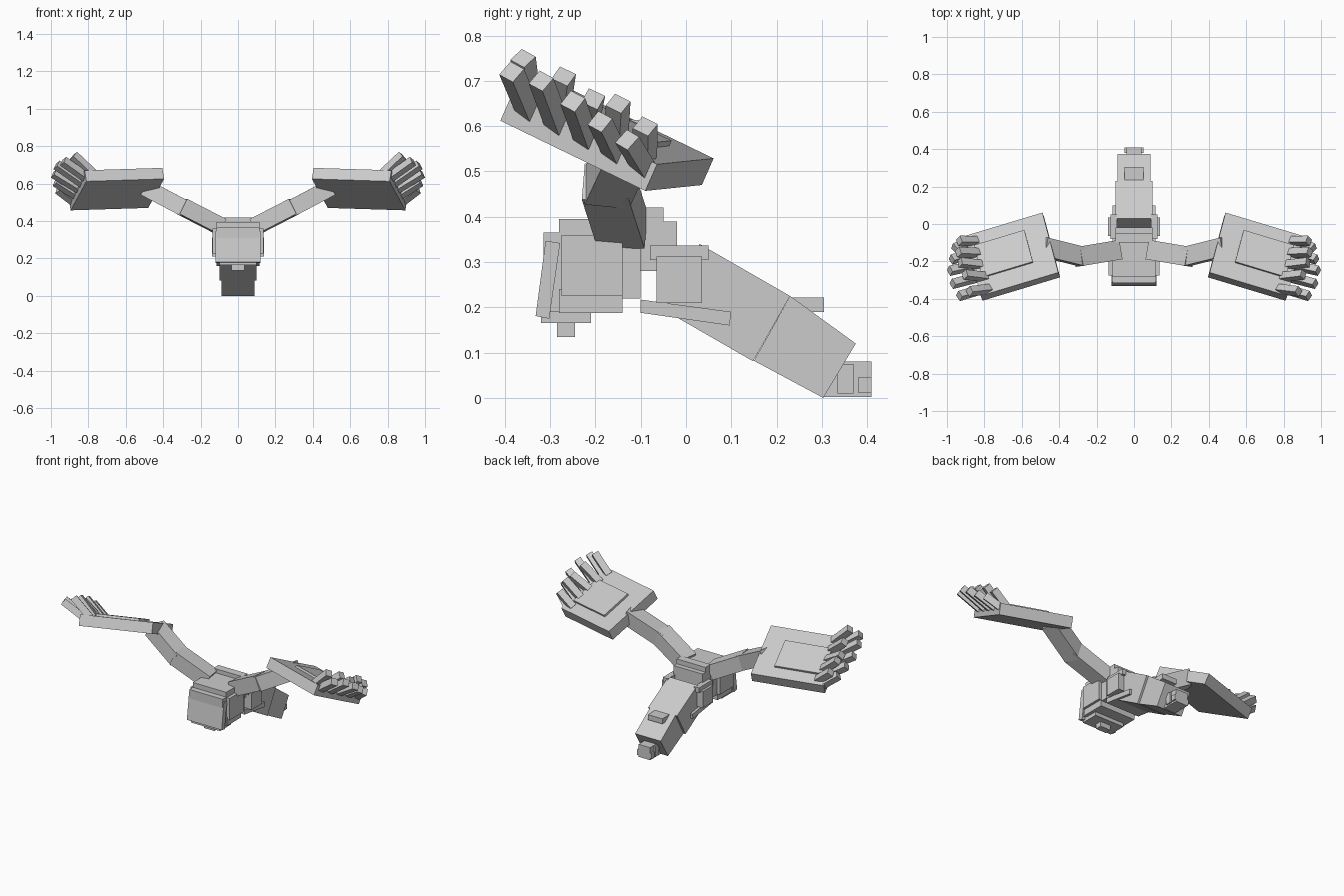
import bpy
from mathutils import Vector as V

if "Cube" in bpy.data.objects:
    bpy.data.objects.remove(bpy.data.objects["Cube"])


def solid(name, a, b):
    """Prism between two matching loops of points."""
    n = len(a)
    faces = [tuple(range(n)), tuple(range(2 * n - 1, n - 1, -1))]
    faces += [(i, i + n, (i + 1) % n + n, (i + 1) % n) for i in range(n)]
    me = bpy.data.meshes.new(name)
    me.from_pydata([tuple(p) for p in list(a) + list(b)], [], faces)
    import bmesh
    bm = bmesh.new()
    bm.from_mesh(me)
    bmesh.ops.recalc_face_normals(bm, faces=bm.faces)
    bm.to_mesh(me)
    bm.free()
    ob = bpy.data.objects.new(name, me)
    bpy.context.collection.objects.link(ob)
    return ob


def prism(name, pts, x0, x1):
    """Side profile (y, z) extruded along x."""
    return solid(name, [(x0, y, z) for y, z in pts], [(x1, y, z) for y, z in pts])


def block(name, hw, y0, y1, z0, z1):
    return prism(name, [(y0, z0), (y1, z0), (y1, z1), (y0, z1)], -hw, hw)


def beam(name, p, q, w, h, up, s):
    """Box from p to q, mirrored in x when s is -1."""
    p, q = V(p), V(q)
    d = (q - p).normalized()
    side = d.cross(V(up)).normalized()
    top = side.cross(d)
    ring = [side * i * w / 2 + top * j * h / 2 for i, j in ((-1, -1), (1, -1), (1, 1), (-1, 1))]
    m = V((s, 1, 1))
    return solid(name, [(p + r) * m for r in ring], [(q + r) * m for r in ring])


# head
block("head_core", 0.115, -0.28, -0.10, 0.22, 0.395)
block("head_front", 0.115, -0.315, -0.14, 0.19, 0.365)
block("head_base", 0.12, -0.28, -0.14, 0.187, 0.24)
block("head_sides", 0.135, -0.275, -0.14, 0.225, 0.36)
prism("face_plate", [(-0.31, 0.347), (-0.278, 0.342), (-0.302, 0.175), (-0.332, 0.181)], -0.12, 0.12)
block("jaw", 0.10, -0.32, -0.21, 0.165, 0.195)
block("chin", 0.035, -0.285, -0.245, 0.135, 0.17)
# neck
block("neck", 0.10, -0.12, -0.02, 0.28, 0.39)
block("neck_crest", 0.10, -0.10, -0.05, 0.38, 0.42)
# body and tail
prism("body", [(0.03, 0.34), (0.23, 0.225), (0.148, 0.081), (-0.05, 0.195)], -0.10, 0.10)
prism("tail", [(0.23, 0.225), (0.375, 0.12), (0.303, 0.0), (0.15, 0.082)], -0.088, 0.088)
prism("belly_plate", [(-0.10, 0.217), (0.10, 0.19), (0.096, 0.16), (-0.10, 0.188)], -0.115, 0.115)
block("back_block", 0.05, 0.225, 0.305, 0.19, 0.222)
block("tail_end", 0.04, 0.30, 0.41, 0.002, 0.08)
block("tail_cuffs", 0.05, 0.335, 0.37, 0.01, 0.075)
block("tail_tip", 0.05, 0.38, 0.41, 0.012, 0.045)

# wing plate frame: corner, long edge, short edge, thickness
C, U, W = V((0.395, -0.285, 0.625)), V((0.415, -0.125, -0.013)), V((0.085, 0.32, -0.155))
N = U.cross(W).normalized()


def on_wing(a, b, h):
    return C + U * a + W * b + N * h


def wing_slab(name, a0, a1, b0, b1, h0, h1, s):
    m = V((s, 1, 1))
    loops = [[on_wing(a, b, h) * m for a, b in ((a0, b0), (a1, b0), (a1, b1), (a0, b1))] for h in (h0, h1)]
    return solid(name, *loops)


# feather tips from front to back
UPPER = [(0.88, -0.36, 0.75), (0.905, -0.27, 0.71), (0.93, -0.205, 0.66), (0.94, -0.15, 0.65), (0.935, -0.09, 0.60)]
OUTER = [(0.935, -0.385, 0.72), (0.97, -0.32, 0.70), (0.985, -0.25, 0.655), (0.975, -0.19, 0.61), (0.96, -0.13, 0.57)]

for s, tag in ((1, "right"), (-1, "left")):
    # flank pieces
    prism("flank_" + tag, [(-0.065, 0.21), (0.035, 0.21), (0.035, 0.312), (-0.065, 0.312)], s * 0.09, s * 0.14)
    prism("flank_rail_" + tag, [(-0.08, 0.305), (0.05, 0.305), (0.05, 0.337), (-0.08, 0.337)], s * 0.09, s * 0.125)
    # arm
    beam("upper_arm_" + tag, (0.09, -0.14, 0.37), (0.30, -0.175, 0.478), 0.105, 0.09, (0, 0, 1), s)
    beam("forearm_" + tag, (0.275, -0.175, 0.462), (0.49, -0.122, 0.575), 0.10, 0.09, (0, 0.1, 1), s)
    # wing plate and its raised panel
    wing_slab("wing_plate_" + tag, 0, 1, 0, 1, 0, 0.065, s)
    wing_slab("wing_panel_" + tag, 0.27, 0.92, 0.27, 0.80, 0.06, 0.078, s)
    # two rows of feathers
    for i in range(5):
        b = 0.08 + 0.2 * i
        beam(f"upper_feather_{tag}_{i}", on_wing(0.88, b, 0.055), UPPER[i], 0.04, 0.04, N, s)
        beam(f"outer_feather_{tag}_{i}", on_wing(0.95, b + 0.05, 0.04), OUTER[i], 0.04, 0.04, N, s)
